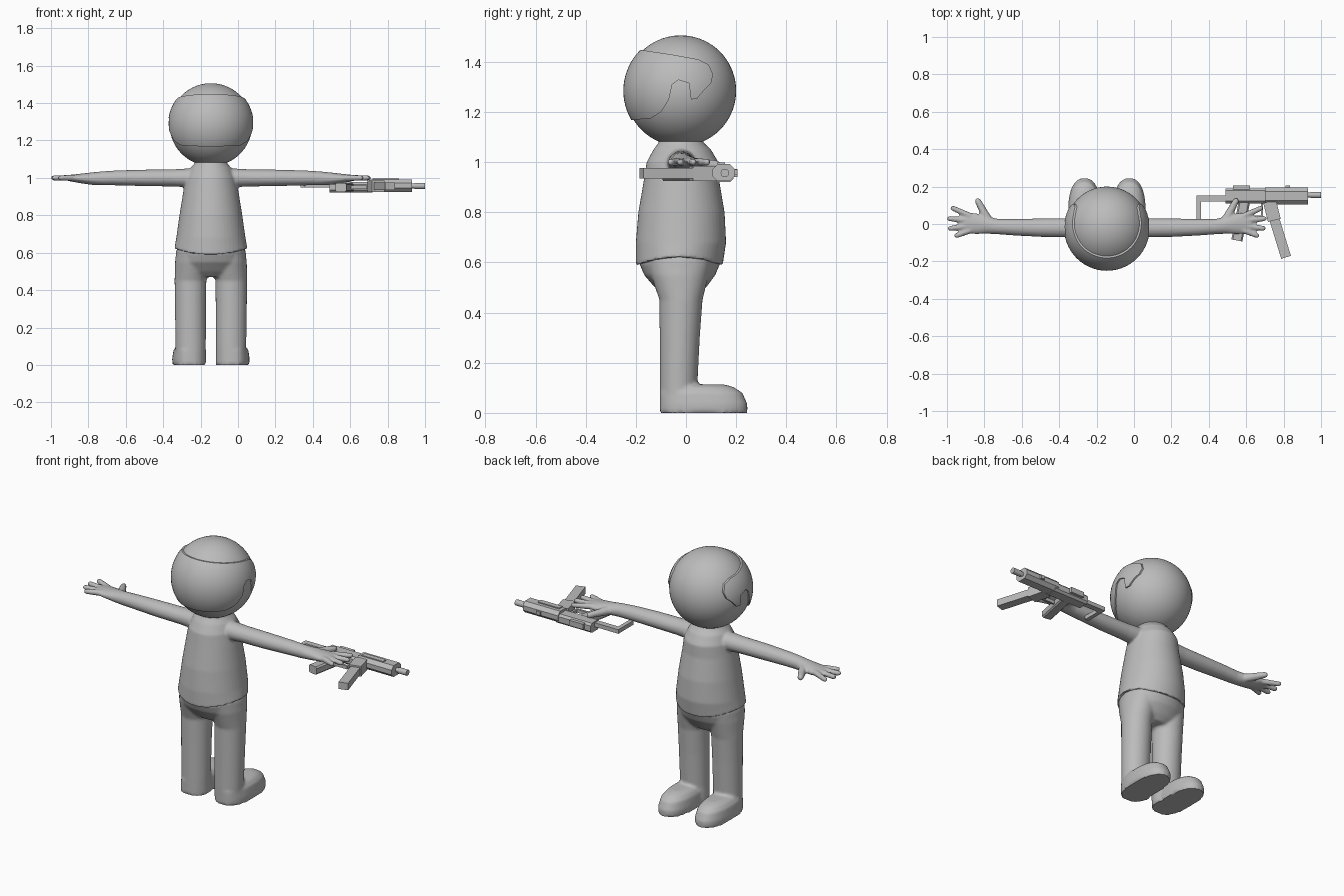
import bpy, bmesh, math
from mathutils import Vector, Matrix

if "Cube" in bpy.data.objects:
    bpy.data.objects.remove(bpy.data.objects["Cube"])

CX = -0.145  # centre line of the figure
X, Y, Z = Vector((1, 0, 0)), Vector((0, 1, 0)), Vector((0, 0, 1))

grey = bpy.data.materials.new("plain_grey")
grey.diffuse_color = (0.5, 0.5, 0.5, 1)
grey.use_nodes = True
grey.node_tree.nodes["Principled BSDF"].inputs["Base Color"].default_value = grey.diffuse_color


def loft(bm, rings, u, v, n=32, power=1.0, hem=0.0):
    """Closed skin over elliptical rings (centre, radius along u, radius along v)."""
    loops = []
    for i, (c, ru, rv) in enumerate(rings):
        loop = []
        for k in range(n):
            a = 2 * math.pi * k / n
            ca, sa = math.cos(a), math.sin(a)
            p = Vector(c)
            p += u * ru * math.copysign(abs(ca) ** power, ca)
            p += v * rv * math.copysign(abs(sa) ** power, sa)
            if i == 0:
                p.z += hem * math.cos(2 * a)
            loop.append(bm.verts.new(p))
        loops.append(loop)
    for a, b in zip(loops, loops[1:]):
        for k in range(n):
            bm.faces.new((a[k], a[(k + 1) % n], b[(k + 1) % n], b[k]))
    bm.faces.new(loops[0][::-1])
    bm.faces.new(loops[-1])


def finger(bm, p0, p1, r0, r1):
    p0, p1 = Vector(p0), Vector(p1)
    d = (p1 - p0).normalized()
    side = d.cross(Z).normalized()
    rings = [(p0, r0, r0), (p1 - d * r1, r1, r1),
             (p1 - d * r1 * 0.4, r1 * 0.8, r1 * 0.8), (p1, r1 * 0.3, r1 * 0.3)]
    loft(bm, rings, side, Z, 12)


def finish(name, bm, voxel=0, smooth=2, angle=40):
    bmesh.ops.recalc_face_normals(bm, faces=bm.faces[:])
    me = bpy.data.meshes.new(name)
    bm.to_mesh(me)
    bm.free()
    me.materials.append(grey)
    ob = bpy.data.objects.new(name, me)
    bpy.context.collection.objects.link(ob)
    bpy.ops.object.select_all(action='DESELECT')
    bpy.context.view_layer.objects.active = ob
    ob.select_set(True)
    if voxel:
        m = ob.modifiers.new("blend", 'REMESH')
        m.mode, m.voxel_size = 'VOXEL', voxel
        bpy.ops.object.modifier_apply(modifier="blend")
        m = ob.modifiers.new("soften", 'SMOOTH')
        m.factor, m.iterations = 0.5, smooth
        bpy.ops.object.modifier_apply(modifier="soften")
    if angle:
        bpy.ops.object.shade_smooth_by_angle(angle=math.radians(angle))
    return ob


# Shirt, arms and hands blended into one skin
bm = bmesh.new()
shirt = [(0.605, -0.027, 0.195, 0.173), (0.68, -0.02, 0.185, 0.18), (0.80, -0.018, 0.168, 0.172),
         (0.93, -0.018, 0.147, 0.15), (1.0, -0.014, 0.135, 0.143), (1.05, -0.015, 0.112, 0.115),
         (1.08, -0.02, 0.085, 0.088), (1.12, -0.02, 0.085, 0.085)]
loft(bm, [((CX, y, z), rx, ry) for z, y, rx, ry in shirt], X, Y, 48, hem=0.018)
arm = [(0.05, -0.02, 1.0, 0.06, 0.055), (0.13, -0.02, 1.0, 0.056, 0.05), (0.2, -0.02, 1.0, 0.051, 0.046),
       (0.35, -0.02, 1.0, 0.049, 0.044), (0.5, -0.017, 1.0, 0.044, 0.04), (0.58, -0.014, 0.998, 0.041, 0.037),
       (0.64, -0.006, 0.996, 0.046, 0.033), (0.70, 0.002, 0.997, 0.056, 0.025),
       (0.75, 0.005, 0.999, 0.056, 0.018), (0.775, 0.005, 1.0, 0.046, 0.012)]
fingers = [((0.73, 0.042), (0.835, 0.09)), ((0.73, 0.018), (0.855, 0.03)),
           ((0.73, -0.01), (0.85, -0.025)), ((0.73, -0.034), (0.815, -0.066))]
for s in (-1, 1):
    loft(bm, [((CX + s * d, y, z), ry, rz) for d, y, z, ry, rz in arm], Y, Z, 24)
    for (d0, y0), (d1, y1) in fingers:
        finger(bm, (CX + s * d0, y0, 1.0), (CX + s * d1, y1, 1.0), 0.017, 0.014)
    finger(bm, (CX + s * 0.63, 0.01, 0.995), (CX + s * 0.697, 0.137, 0.99), 0.026, 0.017)
finish("shirt_and_arms", bm, 0.007)

# Hips, legs and feet
bm = bmesh.new()
hips = [(0.47, -0.02, 0.1, 0.07), (0.5, -0.022, 0.165, 0.102), (0.55, -0.025, 0.188, 0.142),
        (0.6, -0.025, 0.188, 0.163), (0.64, -0.022, 0.17, 0.15)]
loft(bm, [((CX, y, z), rx, ry) for z, y, rx, ry in hips], X, Y, 40)
leg = [(0.0, 0.108, -0.02, 0.082, 0.085), (0.1, 0.108, -0.03, 0.081, 0.075), (0.3, 0.109, -0.025, 0.083, 0.08),
       (0.45, 0.109, -0.02, 0.085, 0.086), (0.55, 0.1, -0.025, 0.092, 0.115), (0.62, 0.095, -0.025, 0.088, 0.13)]
foot = [(0.0, 0.07, 0.086, 0.175), (0.035, 0.07, 0.087, 0.175), (0.08, 0.06, 0.08, 0.165),
        (0.104, 0.05, 0.062, 0.138), (0.114, 0.05, 0.035, 0.1)]
for s in (-1, 1):
    loft(bm, [((CX + s * d, y, z), rx, ry) for z, d, y, rx, ry in leg], X, Y, 32)
    loft(bm, [((CX + s * 0.12, y, z), rx, ry) for z, y, rx, ry in foot], X, Y, 40, 0.85)
finish("legs_and_feet", bm, 0.009)

# Head
HEAD = Matrix.Translation((CX, -0.021, 1.285))
bm = bmesh.new()
bmesh.ops.create_uvsphere(bm, u_segments=56, v_segments=36, radius=0.221, matrix=HEAD)
finish("head", bm)

# Hair: thin shell trimmed by a side profile with a sideburn
bm = bmesh.new()
profile = [(-0.3, 1.462), (-0.18, 1.448), (-0.06, 1.43), (0.05, 1.41), (0.09, 1.39), (0.108, 1.35), (0.1, 1.315),
           (0.07, 1.285), (0.045, 1.255), (0.02, 1.25), (0.012, 1.315), (-0.03, 1.328), (-0.055, 1.31),
           (-0.068, 1.25), (-0.1, 1.2), (-0.14, 1.175), (-0.22, 1.168), (-0.3, 1.168)]
ends = [[bm.verts.new((x, y, z)) for y, z in profile] for x in (CX - 0.4, CX + 0.4)]
bm.faces.new(ends[0])
bm.faces.new(ends[1][::-1])
for k in range(len(profile)):
    j = (k + 1) % len(profile)
    bm.faces.new((ends[0][k], ends[0][j], ends[1][j], ends[1][k]))
cutter = finish("hair_cutter", bm, angle=0)
cutter.hide_render = True
cutter.hide_set(True)
bm = bmesh.new()
bmesh.ops.create_uvsphere(bm, u_segments=56, v_segments=36, radius=0.229, matrix=HEAD)
hair = finish("hair", bm, angle=0)
m = hair.modifiers.new("shell", 'SOLIDIFY')
m.thickness, m.offset = 0.014, -1
m = hair.modifiers.new("trim", 'BOOLEAN')
m.operation, m.solver, m.object = 'INTERSECT', 'EXACT', cutter
for name in ("shell", "trim"):
    bpy.ops.object.modifier_apply(modifier=name)
bpy.ops.object.shade_smooth_by_angle(angle=math.radians(40))
bpy.data.objects.remove(cutter)


def bar(bm, p0, p1, width, z0, z1, bevel=0.0):
    """Flat-sided bar from p0 to p1 in plan, between heights z0 and z1."""
    a, b = Vector(p0), Vector(p1)
    d = b - a
    mat = (Matrix.Translation(((a.x + b.x) / 2, (a.y + b.y) / 2, (z0 + z1) / 2))
           @ Matrix.Rotation(math.atan2(d.y, d.x), 4, 'Z')
           @ Matrix.Diagonal((d.length, width, z1 - z0, 1)))
    vs = bmesh.ops.create_cube(bm, size=1, matrix=mat)["verts"]
    if bevel:
        along = d.normalized().to_3d()
        es = {e for v in vs for e in v.link_edges}
        es = [e for e in es if abs((e.verts[0].co - e.verts[1].co).normalized().dot(along)) > 0.9]
        bmesh.ops.bevel(bm, geom=es, offset=bevel, segments=1, affect='EDGES')


# Gun lying on its side: receiver, front housing and sights
bm = bmesh.new()
bar(bm, (0.49, 0.15), (0.72, 0.15), 0.08, 0.922, 0.978, 0.012)
bar(bm, (0.70, 0.15), (0.93, 0.15), 0.09, 0.925, 0.992, 0.02)
bar(bm, (0.53, 0.19), (0.62, 0.19), 0.03, 0.94, 0.972)
bar(bm, (0.81, 0.196), (0.835, 0.196), 0.02, 0.948, 0.97)
bar(bm, (0.72, 0.14), (0.86, 0.14), 0.03, 0.985, 0.998)
finish("gun_body", bm, angle=0)

# Barrel
bm = bmesh.new()
for x0, x1, r in ((0.92, 0.96, 0.013), (0.945, 1.0, 0.017)):
    loft(bm, [((x0, 0.155, 0.957), r, r), ((x1, 0.155, 0.957), r, r)], Y, Z, 14)
finish("gun_barrel", bm)

# Magazine with its well, grip and trigger guard
bm = bmesh.new()
bar(bm, (0.725, 0.12), (0.75, 0.02), 0.07, 0.925, 0.985)
bar(bm, (0.74, 0.06), (0.813, -0.178), 0.054, 0.935, 0.976)
finish("gun_magazine", bm, angle=0)
bm = bmesh.new()
bar(bm, (0.59, 0.12), (0.55, -0.088), 0.06, 0.925, 0.972, 0.008)
bar(bm, (0.58, 0.04), (0.69, 0.04), 0.012, 0.94, 0.96)
bar(bm, (0.685, 0.04), (0.685, 0.12), 0.012, 0.94, 0.96)
finish("gun_grip", bm, angle=0)

# Folding stock frame
bm = bmesh.new()
bar(bm, (0.50, 0.136), (0.335, 0.136), 0.034, 0.948, 0.972)
bar(bm, (0.347, 0.15), (0.347, 0.01), 0.024, 0.948, 0.972)
finish("gun_stock", bm, angle=0)
